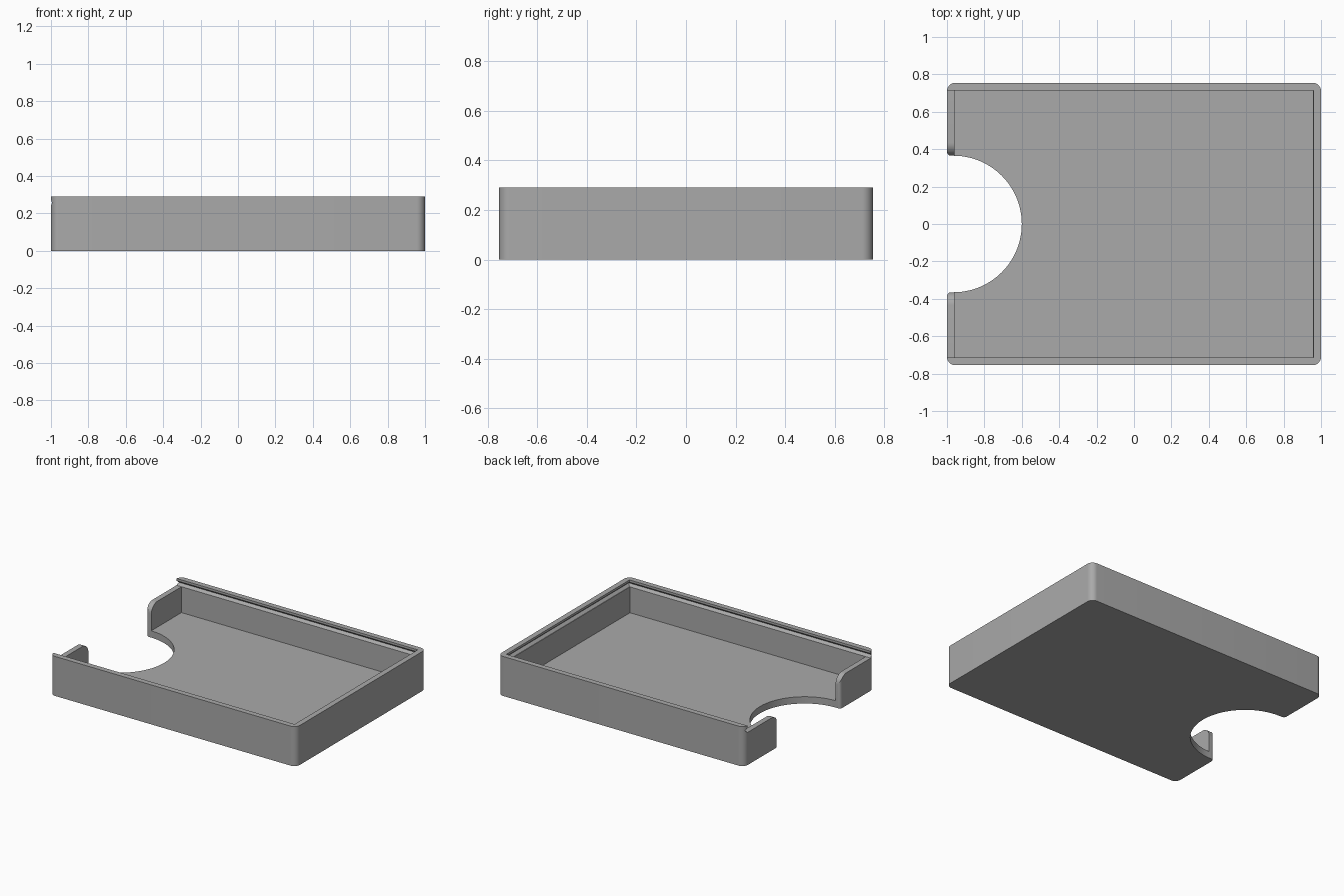
import bpy, bmesh, math

if "Cube" in bpy.data.objects:
    bpy.data.objects.remove(bpy.data.objects["Cube"])

W, D, H = 1.0, 0.755, 0.29        # half width, half depth, height
WALL, FLOOR, LEDGE = 0.04, 0.05, 0.24
NOTCH_X, NOTCH_R = -0.965, 0.365

grey = bpy.data.materials.new("grey plastic")
grey.diffuse_color = (0.40, 0.40, 0.40, 1)
grey.use_nodes = True
grey.node_tree.nodes["Principled BSDF"].inputs["Base Color"].default_value = grey.diffuse_color


def loft(name, rings):
    """Solid skinned through rings that all have the same number of points."""
    bm = bmesh.new()
    loops = [[bm.verts.new(p) for p in ring] for ring in rings]
    for a, b in zip(loops, loops[1:]):
        for i in range(len(a)):
            j = (i + 1) % len(a)
            bm.faces.new((a[i], a[j], b[j], b[i]))
    bm.faces.new(loops[0][::-1])
    bm.faces.new(loops[-1])
    bmesh.ops.recalc_face_normals(bm, faces=bm.faces)
    mesh = bpy.data.meshes.new(name)
    bm.to_mesh(mesh)
    bm.free()
    mesh.materials.append(grey)
    ob = bpy.data.objects.new(name, mesh)
    bpy.context.collection.objects.link(ob)
    return ob


def arc(cx, cy, r, a0, a1, n):
    return [(cx + r * math.cos(math.radians(a0 + (a1 - a0) * i / n)),
             cy + r * math.sin(math.radians(a0 + (a1 - a0) * i / n)))
            for i in range(n + 1)]


def rect(x0, x1, y, z):
    return [(x0, -y, z), (x1, -y, z), (x1, y, z), (x0, y, z)]


def prism(name, outline, z0, z1):
    return loft(name, [[(x, y, z) for x, y in outline] for z in (z0, z1)])


# Outer block with rounded upright corners
R = 0.045
outline = []
for sx, sy, a in ((1, 1, 0), (-1, 1, 90), (-1, -1, 180), (1, -1, 270)):
    outline += arc(sx * (W - R), sy * (D - R), R, a, a + 90, 10)
tray = prism("tray", outline, 0, H)

# Hollow inside
inner_y = D - WALL
cavity = loft("cavity_cutter", [rect(-W + WALL, W - WALL - 0.004, inner_y, z)
                                for z in (FLOOR, LEDGE + 0.02)])

# Lid slot: V grooves on three sides, open at the left end
slot = loft("lid_slot_cutter", [rect(-1.2, W - WALL + d, inner_y + d, z)
                                for z, d in ((LEDGE, 0), (0.257, 0.018),
                                             (0.274, 0), (0.35, 0))])

# Round finger notch, with its two outer corners eased
F = 0.022
half = arc(-W + F, NOTCH_R + F, F, 180, 270, 6)
notch_plan = ([(-1.2, NOTCH_R + F)] + half
              + arc(NOTCH_X, 0, NOTCH_R, 90, -90, 48)
              + [(x, -y) for x, y in reversed(half)] + [(-1.2, -NOTCH_R - F)])
notch = prism("finger_notch_cutter", notch_plan, -0.1, 0.5)

# Rounded upper ends of the left wall beside the notch
E = 0.07
side = arc(NOTCH_R + E, LEDGE - E, E, 180, 90, 10)
profile = side + [(NOTCH_R + E, 0.27)]
profile += [(-y, z) for y, z in reversed(profile)]
easing = loft("wall_end_cutter", [[(x, y, z) for y, z in profile]
                                  for x in (-1.1, -0.93)])

for cutter in (cavity, slot, notch, easing):
    mod = tray.modifiers.new(cutter.name, 'BOOLEAN')
    mod.operation = 'DIFFERENCE'
    mod.solver = 'EXACT'
    mod.object = cutter
    bpy.context.view_layer.objects.active = tray
    bpy.ops.object.modifier_apply(modifier=mod.name)
    bpy.data.objects.remove(cutter)

bpy.ops.object.select_all(action='DESELECT')
tray.select_set(True)
bpy.ops.object.shade_smooth_by_angle(angle=math.radians(30))
